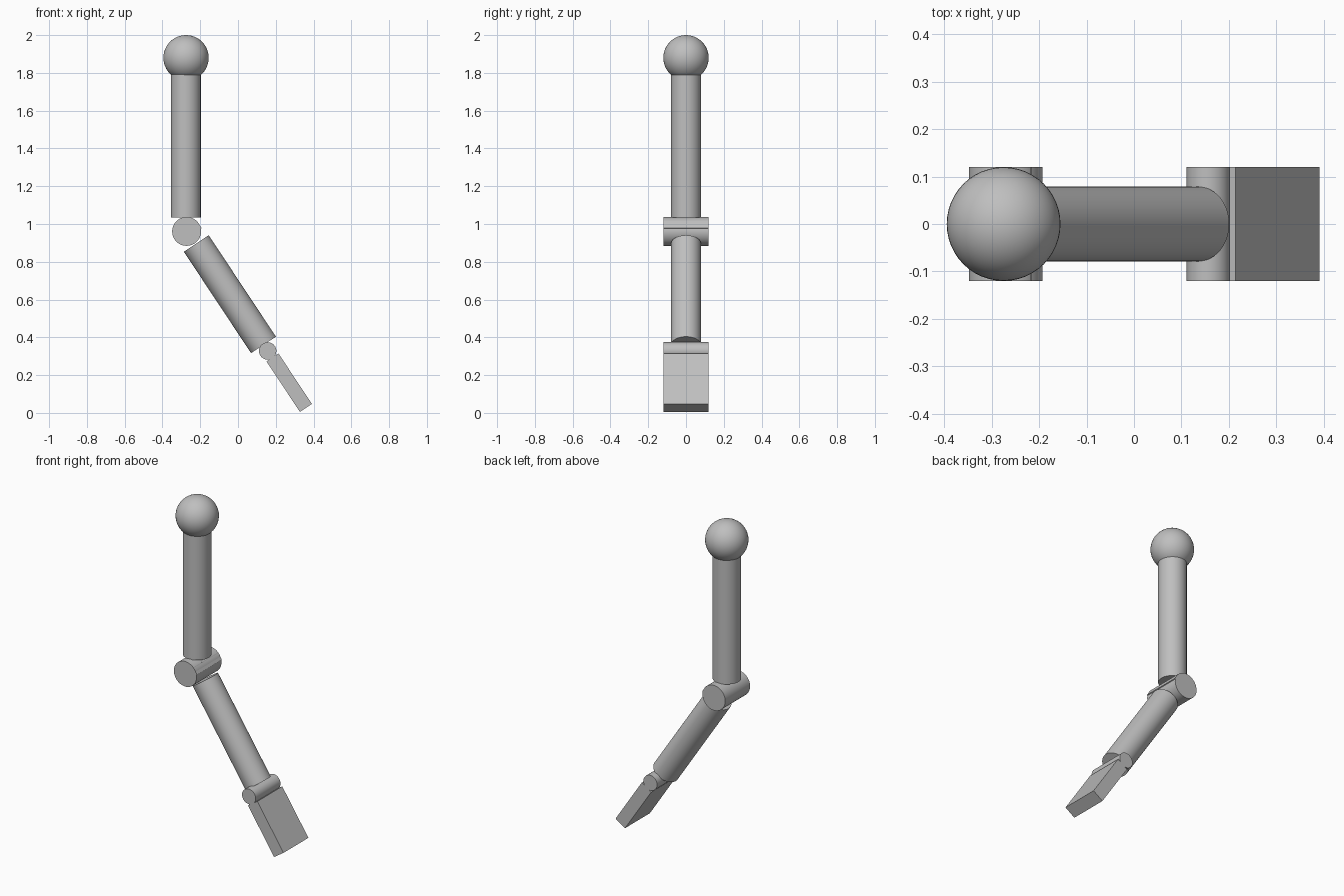
import bpy
import math
from mathutils import Vector

cube = bpy.data.objects.get("Cube")
if cube:
    bpy.data.objects.remove(cube, do_unlink=True)

GREY = (0.52, 0.52, 0.52, 1)
mat = bpy.data.materials.new("light grey")
mat.use_nodes = True
mat.diffuse_color = GREY
mat.node_tree.nodes["Principled BSDF"].inputs["Base Color"].default_value = GREY

HALF_DEPTH = 0.12
LIMB_RADIUS = 0.079
TILT = math.radians(33.5)


def finish(name, smooth=True):
    ob = bpy.context.object
    ob.name = name
    ob.data.materials.append(mat)
    if smooth:
        bpy.ops.object.shade_smooth_by_angle(angle=math.radians(35))
    return ob


def rod(name, start, end, radius):
    a, b = Vector(start), Vector(end)
    turn = (b - a).to_track_quat('Z', 'Y').to_euler()
    bpy.ops.mesh.primitive_cylinder_add(vertices=48, radius=radius, depth=(b - a).length,
                                        location=(a + b) / 2, rotation=turn)
    return finish(name)


def hinge(name, x, z, radius):
    return rod(name, (x, -HALF_DEPTH, z), (x, HALF_DEPTH, z), radius)


def tilted_block(name, x, z, thickness, length):
    bpy.ops.mesh.primitive_cube_add(size=1, location=(x, 0, z))
    ob = finish(name, smooth=False)
    ob.scale = (thickness, 2 * HALF_DEPTH, length)
    ob.rotation_euler.y = -TILT
    return ob


# Ball joint at the top
bpy.ops.mesh.primitive_uv_sphere_add(segments=48, ring_count=24, radius=0.12,
                                     location=(-0.275, 0, 1.88))
finish("top_ball")

# Upper and lower limb segments
rod("upper_limb", (-0.276, 0, 1.85), (-0.276, 0, 1.035), LIMB_RADIUS)
rod("lower_limb", (-0.221, 0, 0.897), (0.135, 0, 0.36), LIMB_RADIUS)

# Middle hinge with its small stop ridge
hinge("middle_hinge", -0.272, 0.961, 0.0765)
tilted_block("hinge_ridge", -0.222, 0.986, 0.04, 0.045)

# Lower hinge and flat end plate
hinge("lower_hinge", 0.157, 0.328, 0.046)
tilted_block("end_plate", 0.271, 0.16, 0.076, 0.32)
